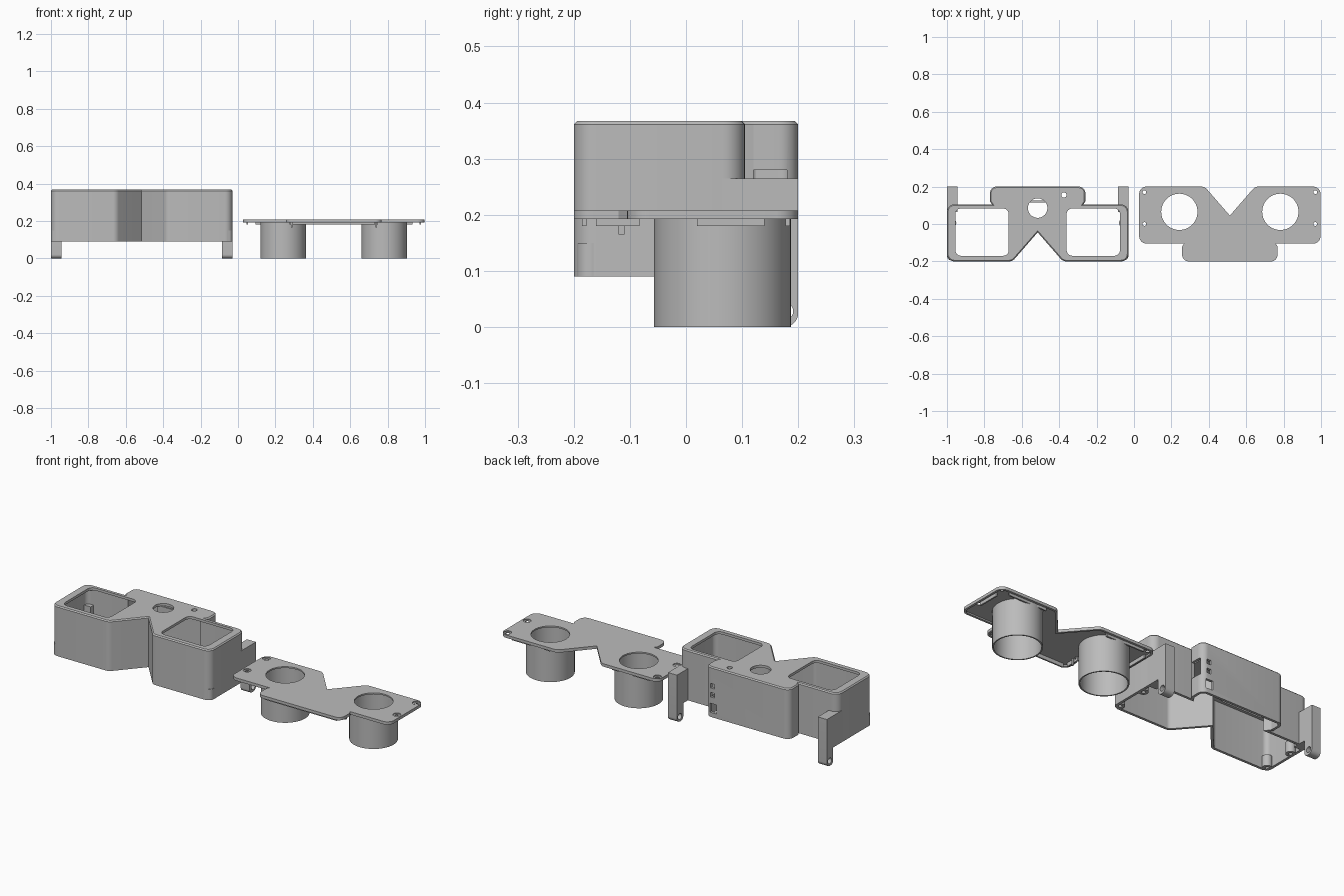
import bpy, bmesh, math
from mathutils import Vector

if "Cube" in bpy.data.objects:
    bpy.data.objects.remove(bpy.data.objects["Cube"])

GREY = bpy.data.materials.new("plastic_grey")
GREY.diffuse_color = (0.5, 0.5, 0.5, 1)
GREY.use_nodes = True
GREY.node_tree.nodes["Principled BSDF"].inputs["Base Color"].default_value = GREY.diffuse_color


def rounded(pts, steps=8):
    """Fillet the corners of a closed (x, y, radius) polygon."""
    out = []
    for i, (x, y, r) in enumerate(pts):
        p = Vector((x, y))
        if r == 0:
            out.append(p)
            continue
        a = (Vector(pts[i - 1][:2]) - p).normalized()
        b = (Vector(pts[(i + 1) % len(pts)][:2]) - p).normalized()
        half = a.angle(b) / 2
        c = p + (a + b).normalized() * (r / math.sin(half))
        t = r / math.tan(half)
        v0, v1 = p + a * t - c, p + b * t - c
        turn = math.atan2(v0.x * v1.y - v0.y * v1.x, v0.dot(v1))
        for k in range(steps + 1):
            f = turn * k / steps
            out.append(c + Vector((v0.x * math.cos(f) - v0.y * math.sin(f),
                                   v0.x * math.sin(f) + v0.y * math.cos(f))))
    return out


def inset(pts, d):
    """Move a counter-clockwise outline inwards by d."""
    out = []
    for i, p in enumerate(pts):
        e0 = (p - pts[i - 1]).normalized()
        e1 = (pts[(i + 1) % len(pts)] - p).normalized()
        n0, n1 = Vector((-e0.y, e0.x)), Vector((-e1.y, e1.x))
        out.append(p + (n0 + n1) * (d / (1 + n0.dot(n1))))
    return out


def loft(name, pts, layers, axis="z"):
    """Solid through (height, inset) layers of one outline."""
    bm = bmesh.new()
    rings = []
    for h, d in layers:
        ring = inset(pts, d) if d else pts
        rings.append([bm.verts.new((p.x, p.y, h) if axis == "z" else (h, p.x, p.y))
                      for p in ring])
    for lo, hi in zip(rings, rings[1:]):
        for i in range(len(lo)):
            bm.faces.new((lo[i - 1], lo[i], hi[i], hi[i - 1]))
    bm.faces.new(rings[0])
    bm.faces.new(rings[-1])
    bmesh.ops.recalc_face_normals(bm, faces=bm.faces)
    me = bpy.data.meshes.new(name)
    bm.to_mesh(me)
    bm.free()
    me.materials.append(GREY)
    ob = bpy.data.objects.new(name, me)
    bpy.context.collection.objects.link(ob)
    return ob


def circle(x, y, r, n=48):
    return [Vector((x + r * math.cos(math.tau * i / n), y + r * math.sin(math.tau * i / n)))
            for i in range(n)]


def rect(x0, x1, y0, y1, r=0):
    return rounded([(x0, y0, r), (x1, y0, r), (x1, y1, r), (x0, y1, r)])


def box(name, x0, x1, y0, y1, z0, z1):
    return loft(name, rect(x0, x1, y0, y1), [(z0, 0), (z1, 0)])


def cut(ob, *cutters):
    for c in cutters:
        m = ob.modifiers.new("cut", "BOOLEAN")
        m.operation, m.solver, m.object = "DIFFERENCE", "EXACT", c
        bpy.context.view_layer.objects.active = ob
        bpy.ops.object.modifier_apply(modifier=m.name)
        bpy.data.objects.remove(c)


def outline(cx, flip):
    half = [(0.135, -0.2, 0.04), (0.485, -0.2, 0.04), (0.485, 0.105, 0.04),
            (0.245, 0.105, 0), (0.255, 0.12, 0), (0.255, 0.2, 0.035)]
    pts = [(0, -0.045, 0)] + half + [(-x, y, r) for x, y, r in reversed(half)]
    pts = [(cx + x, y * flip, r) for x, y, r in pts]
    return rounded(pts if flip > 0 else pts[::-1])


# Viewer housing: open-bottomed shell with a chamfered top
BX = -0.515
shape = outline(BX, 1)
body = loft("housing", shape, [(0.09, 0), (0.361, 0), (0.367, 0.006)])
cut(body, loft("cavity", shape, [(0.05, 0.014), (0.353, 0.014)]))
for s in (-1, 1):
    a, b = sorted((BX + s * 0.155, BX + s * 0.44))
    cut(body, loft("eye_opening", rect(a, b, -0.17, 0.083, 0.03), [(0.3, 0), (0.4, 0)]))
cut(body,
    loft("nose_hole", circle(BX, 0.085, 0.052), [(0.3, 0), (0.4, 0)]),
    loft("pin_hole", circle(-0.375, 0.155, 0.014, 24), [(0.3, 0), (0.4, 0)]),
    box("side_port", -0.3, -0.23, 0.12, 0.18, 0.19, 0.28),
    box("rear_slot_high", -0.315, -0.29, 0.17, 0.23, 0.25, 0.275),
    box("rear_slot_mid", -0.315, -0.29, 0.17, 0.23, 0.2, 0.225),
    box("rear_slot_low", -0.325, -0.285, 0.17, 0.23, 0.115, 0.165))
box("inner_bar", BX - 0.06, BX + 0.06, 0.115, 0.125, 0.31, 0.355)

for s, side in ((-1, "left"), (1, "right")):
    # Screw bosses inside the housing
    for y, where in ((-0.17, "front"), (0.005, "rear")):
        x = BX + s * 0.46
        boss = loft(f"boss_{where}_{side}", circle(x, y, 0.025, 32), [(0.09, 0), (0.15, 0)])
        cut(boss, loft("screw_hole", circle(x, y, 0.01, 24), [(0.08, 0), (0.14, 0)]))
    # Strap arm: plate from the corner with a post and pierced foot
    a, b = sorted((BX + s * 0.43, BX + s * 0.485))
    prof = [(0.065, 0.09, 0), (0.145, 0.09, 0), (0.145, 0, 0.02), (0.2, 0, 0.025),
            (0.2, 0.265, 0), (0.065, 0.265, 0)]
    arm = loft(f"strap_arm_{side}", rounded(prof), [(a, 0), (b, 0)], "x")
    cut(arm, loft("strap_hole", circle(0.175, 0.028, 0.016, 24), [(a - 0.1, 0), (b + 0.1, 0)], "x"))

# Lens lid: thin plate with a raised border underneath
LX = 0.5125
shape = outline(LX, -1)
lid = loft("lid", shape, [(0.192, 0), (0.208, 0)])
cut(lid, loft("recess", shape, [(0.15, 0.012), (0.2, 0.012)]))
for s, side in ((-1, "left"), (1, "right")):
    x = LX + s * 0.27
    cut(lid, loft("lens_hole", circle(x, 0.065, 0.097, 64), [(0.1, 0), (0.3, 0)]))
    # Lens barrels
    barrel = loft(f"lens_barrel_{side}", circle(x, 0.065, 0.122, 64), [(0, 0), (0.202, 0)])
    cut(barrel, loft("bore", circle(x, 0.065, 0.115, 64), [(-0.1, 0), (0.3, 0)]))
    # Countersunk screw holes
    for y in (0.17, 0):
        h = LX + s * 0.457
        cut(lid, loft("sink", circle(h, y, 0.02, 32), [(0.203, 0), (0.3, 0)]),
            loft("screw", circle(h, y, 0.01, 24), [(0.1, 0), (0.3, 0)]))
    # Locating ridges and clips under the lid
    for nm, u, y0, y1, z in (("side_ridge", 0.467, 0.02, 0.14, 0.18),
                             ("step_ridge", 0.237, -0.16, -0.083, 0.18),
                             ("clip", 0.23, -0.12, -0.11, 0.165)):
        a, b = sorted((LX + s * u, LX + s * (u - 0.008)))
        box(f"{nm}_{side}", a, b, y0, y1, z, 0.202)
    a, b = sorted((LX + s * 0.19, LX + s * 0.42))
    box(f"brow_ridge_{side}", a, b, 0.177, 0.185, 0.18, 0.202)
box("front_ridge", LX - 0.22, LX + 0.22, -0.185, -0.177, 0.18, 0.202)

# Smooth the fillets and cylinders, keep edges crisp
bpy.ops.object.select_all(action="SELECT")
bpy.context.view_layer.objects.active = body
bpy.ops.object.shade_smooth_by_angle(angle=math.radians(30))
